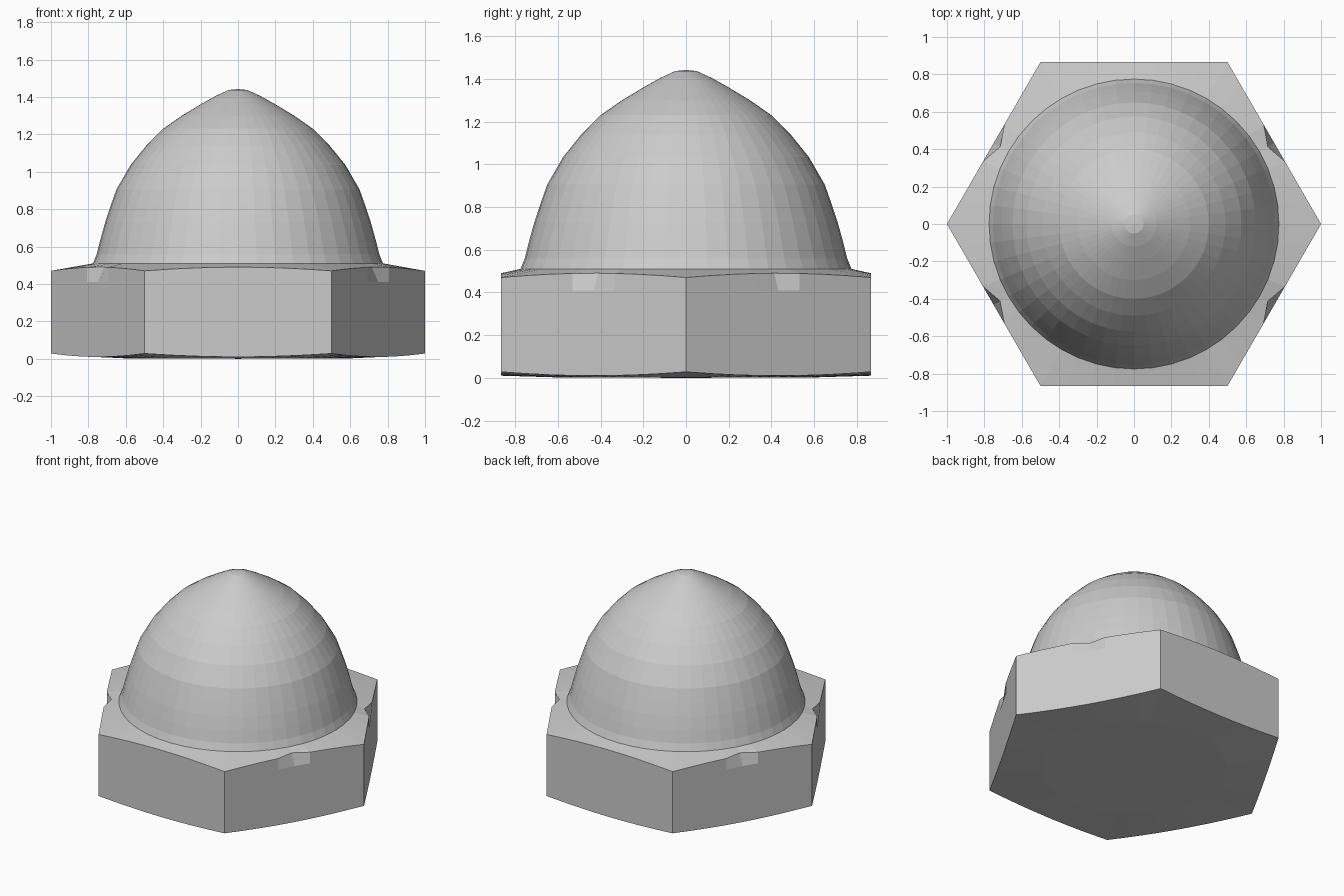
import bpy, bmesh
from math import sin, cos, pi, sqrt

if "Cube" in bpy.data.objects:
    bpy.data.objects.remove(bpy.data.objects["Cube"])

N = 48  # segments around the axis, eight per hexagon side


def hex_radius(a):
    d = (a % (pi / 3)) - pi / 6
    return sqrt(3) / 2 / cos(d)


def loft(name, rings, cap_start=None, cap_end=None):
    """Each ring is a function index, angle -> (radius, z); caps are centre heights."""
    bm = bmesh.new()
    loops = []
    for ring in rings:
        loop = []
        for i in range(N):
            a = 2 * pi * i / N
            r, z = ring(i, a)
            loop.append(bm.verts.new((r * cos(a), r * sin(a), z)))
        loops.append(loop)
    for lo, hi in zip(loops, loops[1:]):
        for i in range(N):
            j = (i + 1) % N
            bm.faces.new((lo[i], lo[j], hi[j], hi[i]))
    for loop, z in ((loops[0], cap_start), (loops[-1], cap_end)):
        if z is not None:
            c = bm.verts.new((0, 0, z))
            for i in range(N):
                bm.faces.new((loop[i], loop[(i + 1) % N], c))
    bmesh.ops.recalc_face_normals(bm, faces=bm.faces)
    me = bpy.data.meshes.new(name)
    bm.to_mesh(me)
    bm.free()
    ob = bpy.data.objects.new(name, me)
    bpy.context.collection.objects.link(ob)
    return ob


def corner(a):  # 0 at the middle of a side, 1 at a hexagon corner
    return (hex_radius(a) - 0.866) / 0.134


def top_edge(i, a):  # slanted sides have a small dent in the middle
    dent = 0.04 if i in (4, 20, 28, 44) else 0
    return hex_radius(a) - dent, 0.49 - 0.02 * corner(a)


def circle(r, z):
    return lambda i, a: (r, z)


# Hexagonal base: slightly domed underside, sloped top shoulder
loft("hex_base", [
    circle(0.6, 0.002),
    lambda i, a: (hex_radius(a), 0.01 + 0.018 * corner(a)),
    lambda i, a: (hex_radius(a), 0.41),
    top_edge,
    circle(0.775, 0.51),
], cap_start=0)

# Pointed dome
profile = [(0.775, 0.51), (0.755, 0.56), (0.735, 0.64), (0.71, 0.73), (0.68, 0.82),
           (0.65, 0.905), (0.575, 1.035), (0.49, 1.14), (0.40, 1.23), (0.30, 1.30),
           (0.20, 1.36), (0.12, 1.405), (0.05, 1.437)]
loft("dome", [circle(r, z) for r, z in profile], cap_end=1.442)
